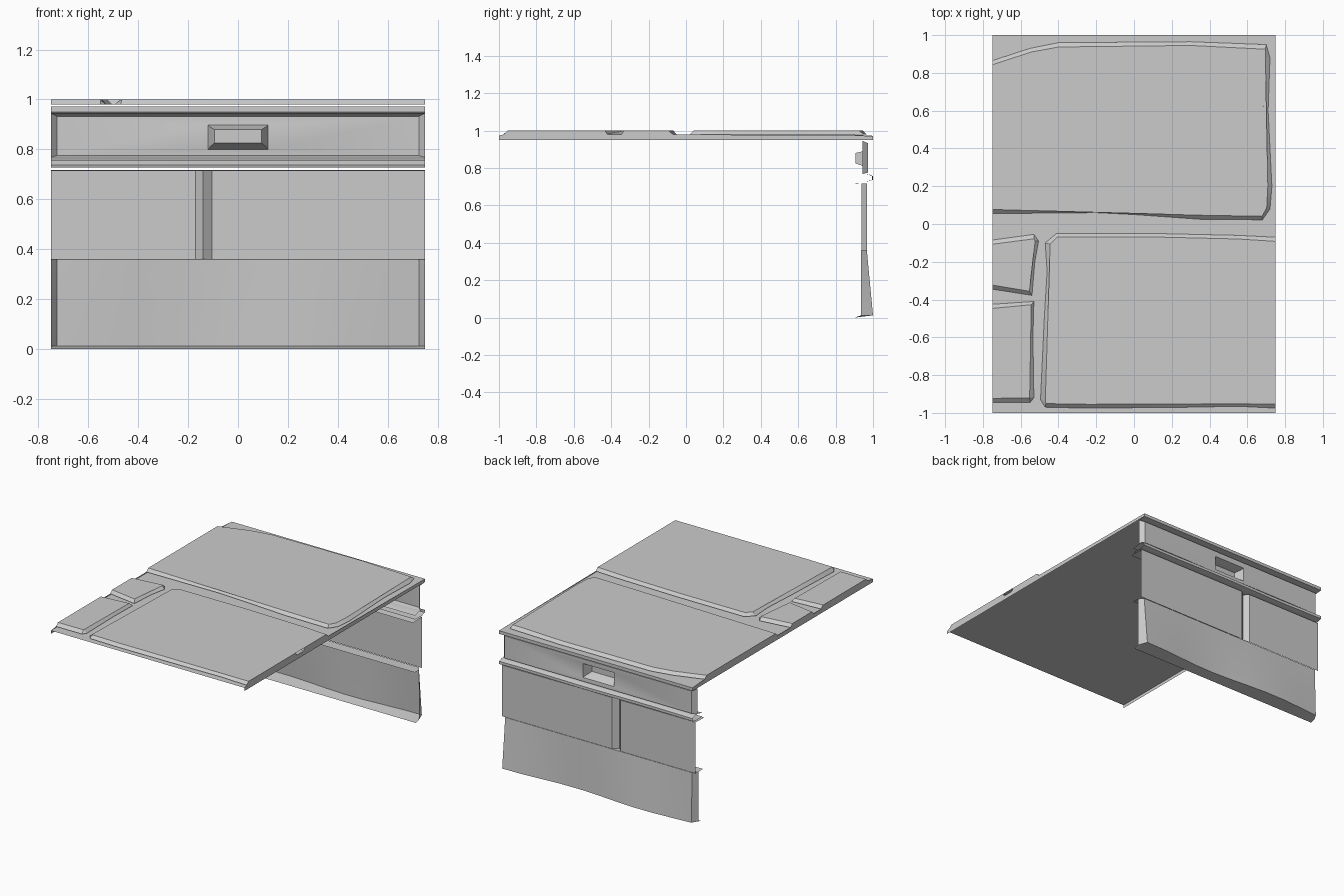
import bpy, bmesh, math, random
from mathutils import Vector

random.seed(4)
if "Cube" in bpy.data.objects:
    bpy.data.objects.remove(bpy.data.objects["Cube"], do_unlink=True)

HALF = 0.75
FLOOR, TOP, SKIRT = 0.98, 1.0, 0.95


def finish(name, bm):
    """Turn a bmesh into a named object with sharp-edged smooth shading."""
    mesh = bpy.data.meshes.new(name)
    bm.to_mesh(mesh)
    bm.free()
    obj = bpy.data.objects.new(name, mesh)
    bpy.context.collection.objects.link(obj)
    bpy.ops.object.select_all(action='DESELECT')
    obj.select_set(True)
    bpy.context.view_layer.objects.active = obj
    bpy.ops.object.shade_smooth_by_angle(angle=math.radians(25))
    return obj


def inset_path(path, width):
    """Shift an open outline to its left, keeping its ends on the tile border."""
    pts = [Vector(p) for p in path]
    out = []
    for i, p in enumerate(pts):
        d = pts[min(i + 1, len(pts) - 1)] - pts[max(i - 1, 0)]
        n = Vector((-d.y, d.x)).normalized() * width
        if i in (0, len(pts) - 1):
            n = Vector((0, math.copysign(width, n.y)))
        else:
            n *= random.uniform(0.8, 1.25)
        out.append(p + n)
    return out


# Stone outlines, each with its stone on the left of the path
back_stone = [(-HALF, .055), (-.2, .06), (0, .05), (.35, .025), (.68, .022), (.72, .08), (.73, .2),
              (.71, .6), (.72, .88), (.7, .95), (.3, .965), (-.4, .96), (-.55, .93), (-HALF, .865)]
front_stone = [(HALF, -.07), (.55, -.06), (.1, -.05), (-.41, -.05), (-.47, -.1), (-.46, -.25),
               (-.475, -.5), (-.495, -.93), (-.47, -.97), (-.25, -.975), (.3, -.97), (.55, -.965), (HALF, -.975)]
small_stone = [(-HALF, -.345), (-.54, -.378), (-.525, -.2), (-.505, -.09), (-.53, -.055), (-HALF, -.085)]
side_stone = [(-HALF, -.945), (-.55, -.945), (-.53, -.92), (-.535, -.6), (-.53, -.41), (-HALF, -.425)]
crack = [(HALF, -.42), (.62, -.385), (.5, -.325), (.62, -.315), (HALF, -.345)]


# Paved top: channel floor, bevelled stones and a skirt on three sides
def build_top():
    bm = bmesh.new()

    def lower(path, fade=False):
        return [bm.verts.new((x, y, FLOOR + (0.07 * (HALF - x) if fade else 0))) for x, y in path]

    def bevel(low, path, width=0.022):
        up = [bm.verts.new((p.x, p.y, TOP)) for p in inset_path(path, width)]
        for i in range(len(low) - 1):
            bm.faces.new((low[i], low[i + 1], up[i + 1], up[i]))
        return up

    lows = {}
    tops = {}
    for key, path in (("back", back_stone), ("front", front_stone),
                      ("small", small_stone), ("side", side_stone)):
        lows[key] = lower(path)
        tops[key] = bevel(lows[key], path)
    low_crack = lower(crack, True)
    tops["front"] += bevel(low_crack, crack, 0.014)
    ngons = [bm.faces.new(loop) for loop in tops.values()]
    ngons.append(bm.faces.new(low_crack[::-1]))

    # The channel is a single region running round the stones
    edge_z = FLOOR - 0.008
    front = [bm.verts.new(p) for p in ((-HALF, -1, edge_z), (-.72, -.99, edge_z), (-.2, -.985, edge_z),
                                      (.3, -.992, edge_z), (.72, -.99, edge_z), (HALF, -1, edge_z))]
    rear = [bm.verts.new((x, 1, edge_z)) for x in (HALF, -HALF)]
    ngons.append(bm.faces.new(front + lows["front"][::-1] + rear + lows["back"][::-1]
                              + lows["small"][::-1] + lows["side"][::-1]))
    bmesh.ops.triangulate(bm, faces=ngons, ngon_method='EAR_CLIP')

    def on_border(e):
        a, b = (v.co for v in e.verts)
        return e.is_boundary and ((abs(a.x) > .7499 and abs(a.x - b.x) < 1e-4)
                                  or (a.y > .999 and b.y > .999))

    ext = bmesh.ops.extrude_edge_only(bm, edges=[e for e in bm.edges if on_border(e)])
    for v in ext["geom"]:
        if isinstance(v, bmesh.types.BMVert):
            v.co.z = SKIRT
    finish("paved_top", bm)


# Wall strips: a side profile swept across the width
def sweep(name, profile, stations, shape):
    bm = bmesh.new()
    rows = [[bm.verts.new(shape(x, y, z)) for y, z in profile] for x in stations]
    for a, b in zip(rows, rows[1:]):
        for j in range(len(profile) - 1):
            bm.faces.new((a[j], b[j], b[j + 1], a[j + 1]))
    finish(name, bm)


def even(n, half=HALF):
    return [-half + 2 * half * i / n for i in range(n + 1)]


def wavy(amount):
    return lambda x, y, z: (x, y + amount * math.sin(7 * x + 1) * (y > .95), z)


def straight(x, y, z):
    return x, y, z


def joint(x, y, z):
    if abs(x + .14) < .001:
        y = min(y, .937)
    return x, y, z


def lower_block(x, y, z):
    if abs(x) > .74:
        return x, min(y, .935), z
    return x, y - (.36 - z) * .04 * (1 + math.sin(6 * x + .5)) * (y > .96), z


# Drawer front with bevelled rim and recessed grip, made of nested rectangles
def build_drawer():
    rings = [(HALF, .768, .945, .945), (.725, .775, .932, .973), (.12, .80, .897, .968),
             (.11, .812, .888, .942), (.095, .825, .88, .905)]
    bm = bmesh.new()
    loops = [[bm.verts.new((x, y, z)) for x, z in ((w, z0), (-w, z0), (-w, z1), (w, z1))]
             for w, z0, z1, y in rings]
    for a, b in zip(loops, loops[1:]):
        for i in range(4):
            k = (i + 1) % 4
            bm.faces.new((a[i], a[k], b[k], b[i]))
    bm.faces.new(loops[-1])
    finish("drawer_front", bm)


build_top()
build_drawer()
sweep("top_underside_lip", [(1, SKIRT), (.945, .945)], even(1), straight)
sweep("wall_moulding", [(.89, .755), (.945, .769), (.975, .766), (.997, .756), (.997, .737),
                        (.965, .727), (.89, .729)], even(10), wavy(.003))
sweep("middle_blocks", [(.868, .713), (.967, .718), (.967, .36)],
      [-HALF, -.17, -.14, -.105, .3, HALF], joint)
sweep("lower_block", [(.885, .36), (.967, .358), (.982, .2), (1, .012), (.9, 0)],
      [-HALF] + even(10, .725) + [HALF], lower_block)
